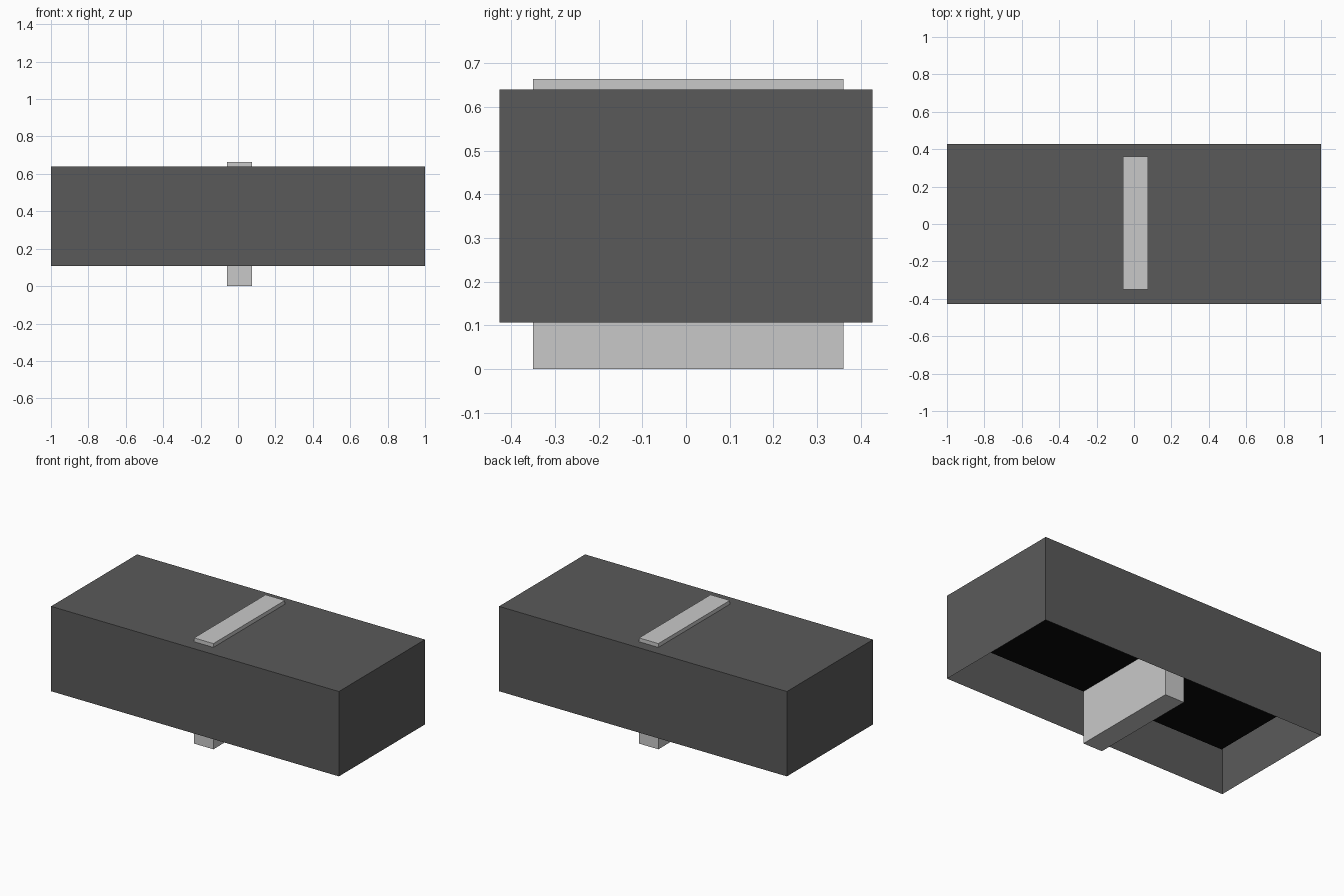
import bpy
import bmesh
from mathutils import Matrix, Vector

if "Cube" in bpy.data.objects:
    bpy.data.objects.remove(bpy.data.objects["Cube"])


def material(name, rgb):
    m = bpy.data.materials.new(name)
    m.diffuse_color = (*rgb, 1.0)
    m.use_nodes = True
    m.node_tree.nodes["Principled BSDF"].inputs["Base Color"].default_value = m.diffuse_color
    return m


def box(name, lo, hi, mat, open_bottom=False):
    """Axis-aligned box between two corners, optionally without its bottom face."""
    lo, hi = Vector(lo), Vector(hi)
    bm = bmesh.new()
    place = Matrix.Translation((lo + hi) / 2) @ Matrix.Diagonal((*(hi - lo), 1.0))
    bmesh.ops.create_cube(bm, size=1.0, matrix=place)
    bm.normal_update()
    if open_bottom:
        bottom = [f for f in bm.faces if f.normal.z < -0.5]
        bmesh.ops.delete(bm, geom=bottom, context='FACES')
    mesh = bpy.data.meshes.new(name)
    bm.to_mesh(mesh)
    bm.free()
    mesh.materials.append(mat)
    obj = bpy.data.objects.new(name, mesh)
    bpy.context.collection.objects.link(obj)
    return obj


dark_grey = material("dark grey", (0.102, 0.102, 0.102))
light_grey = material("light grey", (0.584, 0.584, 0.584))
black = material("black", (0.003, 0.003, 0.003))

# Outer shell, open underneath
box("outer_shell", (-1.0, -0.427, 0.107), (1.0, 0.427, 0.64), dark_grey, open_bottom=True)

# Black core set back inside the shell
box("inner_core", (-0.93, -0.35, 0.334), (0.93, 0.35, 0.57), black)

# Upright slab passing through the middle, showing above and below
box("centre_slab", (-0.06, -0.35, 0.0), (0.074, 0.36, 0.664), light_grey)
